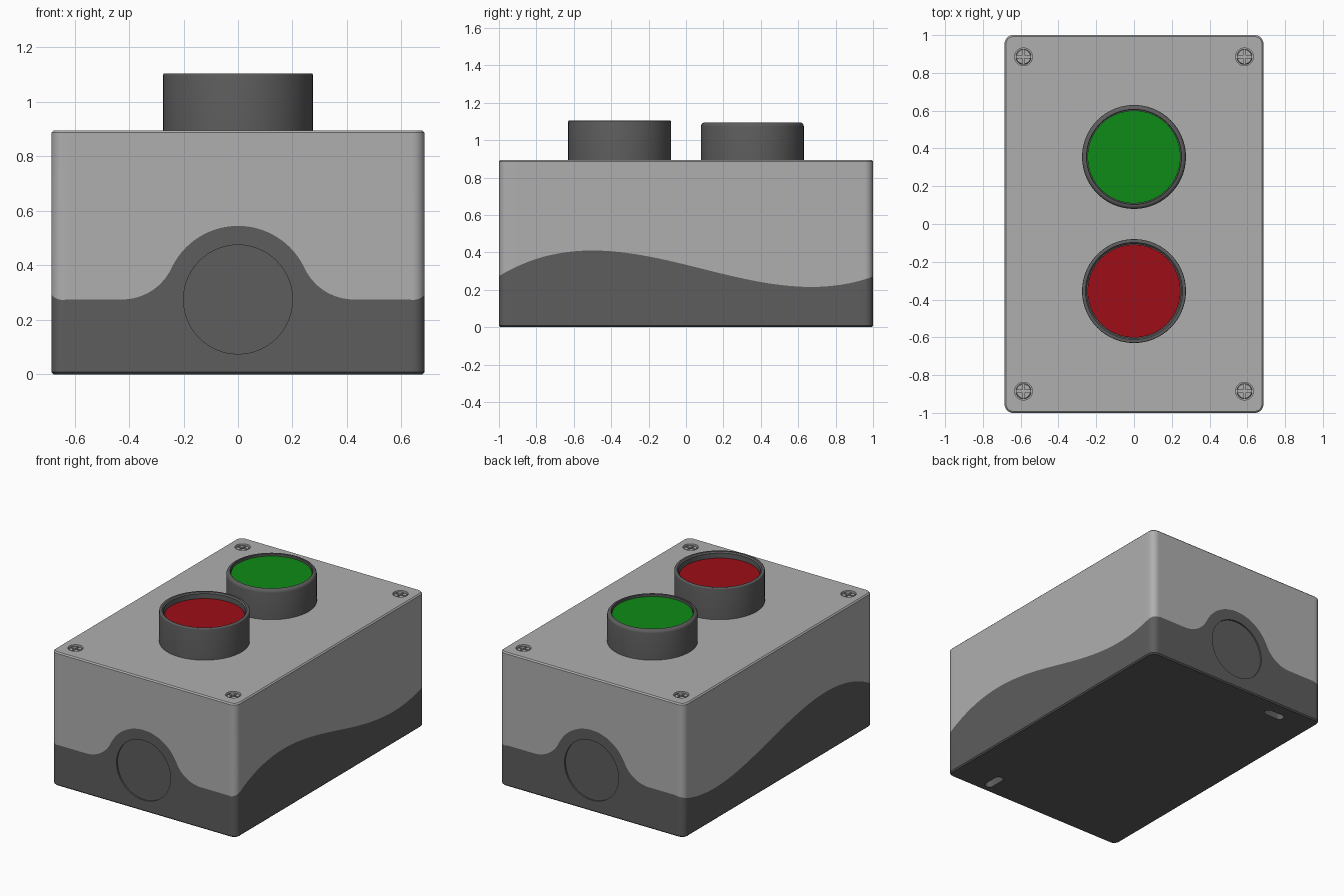
import bpy, bmesh, math
from mathutils import Vector, Matrix

if "Cube" in bpy.data.objects:
    bpy.data.objects.remove(bpy.data.objects["Cube"])

HX, HY, H, R = 0.685, 1.0, 0.895, 0.045   # box half sizes, height, corner radius


def material(name, rgb):
    m = bpy.data.materials.new(name)
    m.diffuse_color = (*rgb, 1)
    m.use_nodes = True
    m.node_tree.nodes["Principled BSDF"].inputs["Base Color"].default_value = m.diffuse_color
    return m


DARK = material("dark_grey", (0.11, 0.11, 0.11))
LIGHT = material("light_grey", (0.43, 0.43, 0.43))
RED = material("red", (0.34, 0.004, 0.008))
GREEN = material("green", (0.004, 0.26, 0.008))


def loft(name, rings, mat=None, matrix=None):
    """Closed solid skinned through rings of equal point count."""
    bm = bmesh.new()
    loops = [[bm.verts.new(p) for p in ring] for ring in rings]
    n = len(loops[0])
    for a, b in zip(loops, loops[1:]):
        for i in range(n):
            j = (i + 1) % n
            bm.faces.new((a[i], a[j], b[j], b[i]))
    bm.faces.new(loops[0])
    bm.faces.new(loops[-1])
    bmesh.ops.recalc_face_normals(bm, faces=bm.faces)
    if matrix:
        bm.transform(matrix)
    me = bpy.data.meshes.new(name)
    bm.to_mesh(me)
    bm.free()
    ob = bpy.data.objects.new(name, me)
    bpy.context.collection.objects.link(ob)
    if mat:
        me.materials.append(mat)
    return ob


def lathe(name, profile, mat=None, matrix=None, n=64):
    rings = [[(r * math.cos(math.tau * i / n), r * math.sin(math.tau * i / n), z)
              for i in range(n)] for r, z in profile]
    return loft(name, rings, mat, matrix)


def block(name, sx, sy, z0, z1, x, y):
    pts = [(x - sx, y - sy), (x + sx, y - sy), (x + sx, y + sy), (x - sx, y + sy)]
    return loft(name, [[(*p, z) for p in pts] for z in (z0, z1)])


def cut(ob, cutter):
    cutter.hide_render = True
    mod = ob.modifiers.new("cut", 'BOOLEAN')
    mod.operation, mod.solver, mod.object = 'DIFFERENCE', 'EXACT', cutter
    bpy.context.view_layer.objects.active = ob
    bpy.ops.object.modifier_apply(modifier=mod.name)
    bpy.data.objects.remove(cutter)


# Parting line: filleted arch on the ends, cubic wave on the long sides
def end_split(x):
    x, rc, rf, z0 = abs(x), 0.27, 0.2, 0.275
    xc = math.sqrt((rc + rf) ** 2 - rf ** 2)
    if x > xc:
        return z0
    if x > xc * rc / (rc + rf):
        return z0 + rf - math.sqrt(rf ** 2 - (x - xc) ** 2)
    return z0 + math.sqrt(rc ** 2 - x ** 2)


def side_split(y):
    return 0.73 * (y ** 3 / 3 - 0.085 * y * y - 0.335 * y) + 0.334


# Rounded-rectangle path: each sample is (core point, outward direction, split height)
def outline():
    path = []
    cx, cy = HX - R, HY - R
    corners = [(cx, -cy), (cx, cy), (-cx, cy), (-cx, -cy)]
    for k, (x, y) in enumerate(corners):
        for s in range(9):
            a = math.radians(-90 + 90 * k + 90 * s / 8)
            d = Vector((math.cos(a), math.sin(a)))
            path.append((Vector((x, y)), d, side_split(y + R * d.y)))
        nx, ny = corners[(k + 1) % 4]
        steps = 96 if k % 2 else 48
        for s in range(1, steps):
            p = Vector((x, y)).lerp(Vector((nx, ny)), s / steps)
            path.append((p, d, end_split(p.x) if k % 2 else side_split(p.y)))
    return path


PATH = outline()


def ring(inset, z=None):
    return [(*(p + d * (R - inset)), split if z is None else z) for p, d, split in PATH]


# Housing halves, hollow and meeting at the parting line
base = loft("base", [ring(0.008, 0), ring(0, 0.008), ring(0), ring(0.03), ring(0.03, 0.05)], DARK)
cover = loft("cover", [ring(0.008, H), ring(0, H - 0.008), ring(0), ring(0.03), ring(0.03, H - 0.05)], LIGHT)

# Shallow cable knockouts on both ends
for s in (-1, 1):
    m = Matrix.Translation((0, s, 0.275)) @ Matrix.Rotation(math.pi / 2, 4, 'X')
    cut(base, lathe("knockout_cutter", [(0.2, -0.01), (0.2, 0.01)], matrix=m))

# Mounting slots in the floor, one along x and one along y
for x, y, dx, dy in ((-0.4, 0.885, 0.045, 0), (0.4, -0.885, 0, 0.045)):
    pts = []
    for i in range(32):
        a = math.tau * (i + 0.5) / 32
        c, s = math.cos(a), math.sin(a)
        pts.append((x + 0.028 * c + math.copysign(dx, c), y + 0.028 * s + math.copysign(dy, s)))
    cut(base, loft("slot_cutter", [[(*p, z) for p in pts] for z in (-0.05, 0.1)]))

# Cross-head screws sunk in the cover corners
for x in (-0.585, 0.585):
    for y in (-0.885, 0.885):
        at = Matrix.Translation((x, y, H))
        cut(cover, lathe("screw_hole_cutter", [(0.047, -0.03), (0.047, 0.05)], matrix=at, n=32))
        screw = lathe("screw", [(0.041, -0.035), (0.041, -0.01), (0.037, -0.006)], LIGHT, at, 32)
        cut(screw, block("slot_x_cutter", 0.06, 0.006, H - 0.02, H + 0.02, x, y))
        cut(screw, block("slot_y_cutter", 0.006, 0.06, H - 0.02, H + 0.02, x, y))


# Push buttons: collar with a coloured cap inside
def button(colour, y, top, bevel, lip, depth, mat):
    at = Matrix.Translation((0, y, 0))
    ro, ri = 0.275, 0.249
    profile = [(ro, H - 0.02)]
    for i in range(5):
        a = math.pi / 2 * i / 4
        profile.append((ro - bevel * (1 - math.cos(a)), top - bevel * (1 - math.sin(a))))
    profile += [(ri + lip, top), (ri, top - lip), (ri, top - depth - 0.02)]
    lathe(colour + "_button_collar", profile, DARK, at, 96)
    lathe(colour + "_button_cap", [(0.246, top - depth - 0.03), (0.246, top - depth)], mat, at, 96)


button("red", -0.355, 1.105, 0.006, 0.008, 0.04, RED)
button("green", 0.355, 1.095, 0.021, 0.003, 0.016, GREEN)

# Smooth shading with sharp edges kept
bpy.ops.object.select_all(action='SELECT')
bpy.context.view_layer.objects.active = base
bpy.ops.object.shade_smooth_by_angle(angle=math.radians(30))
